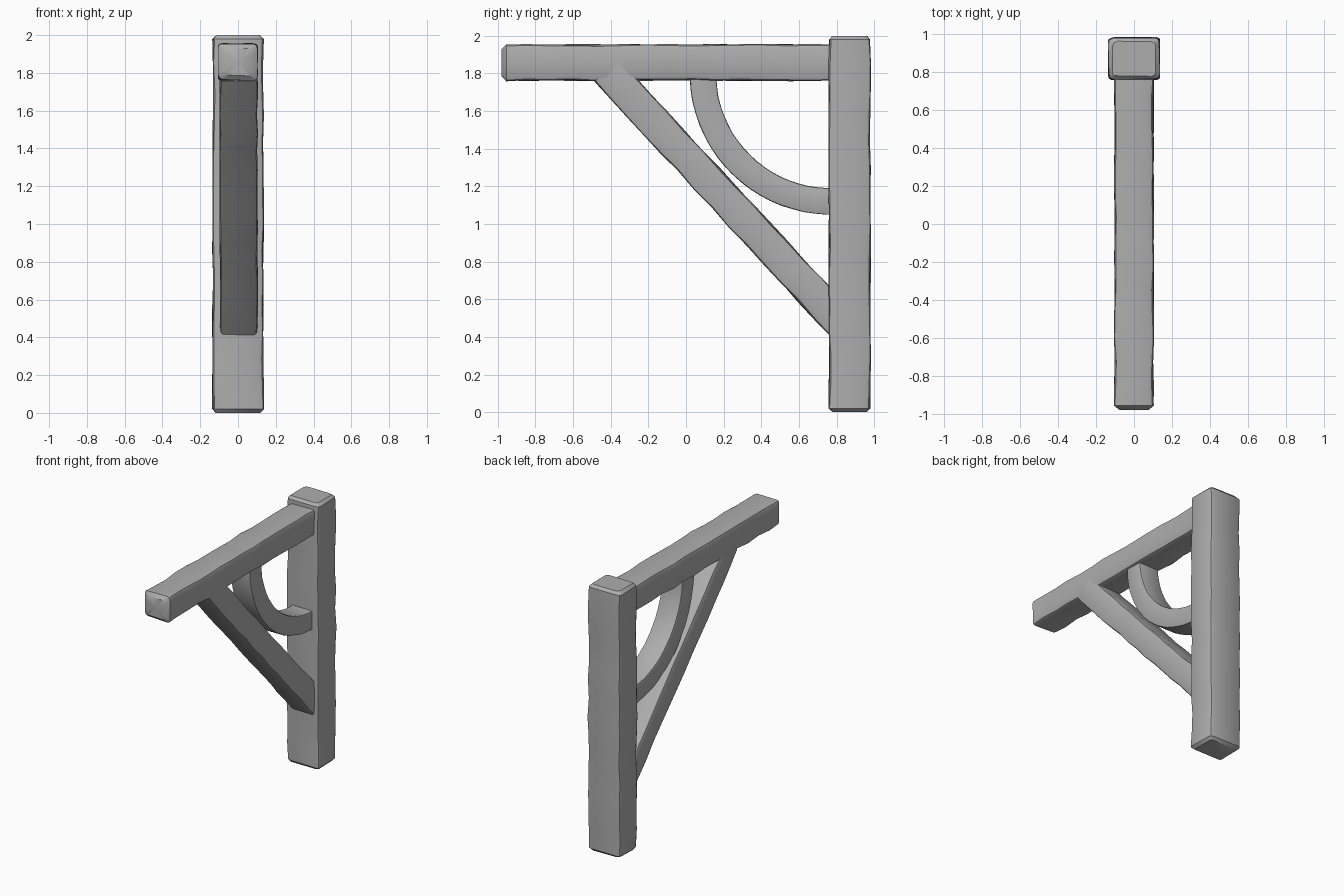
import bpy, bmesh, math, random
from mathutils import Vector

random.seed(4)
if "Cube" in bpy.data.objects:
    bpy.data.objects.remove(bpy.data.objects["Cube"], do_unlink=True)

grey = bpy.data.materials.new("weathered grey")
grey.use_nodes = True
grey.diffuse_color = (0.42, 0.42, 0.42, 1)
grey.node_tree.nodes["Principled BSDF"].inputs["Base Color"].default_value = (0.42, 0.42, 0.42, 1)


def line(a, b, n):
    """Evenly spaced path points from a to b, given as (y, z)."""
    a, b = Vector(a), Vector(b)
    return [a.lerp(b, i / n) for i in range(n + 1)]


def section(hw, ht, wear, rough):
    """Rectangle with unevenly worn corners, as (across x, across the path)."""
    pts = []
    for sx, st in ((1, 1), (-1, 1), (-1, -1), (1, -1)):
        c = random.uniform(0.4, 1) * wear
        w = hw - random.uniform(0, rough)
        t = ht - random.uniform(0, rough)
        pair = [(sx * w, st * (t - c)),
                (sx * (w - 0.3 * c), st * (t - 0.3 * c)),
                (sx * (w - c), st * t)]
        pts += pair if sx * st > 0 else pair[::-1]
    return pts


def timber(name, path, hw, ht, wear=0.025, rough=0.007, cx=0.0, end=0.02):
    """Sweep a worn section along a path in the side plane, with rounded ends."""
    first = (path[1] - path[0]).normalized()
    last = (path[-1] - path[-2]).normalized()
    # each stop: centre, size reduction
    stops = [(path[0], end), (path[0] + first * end, 0)]
    stops += [(p, 0) for p in path[1:-1]]
    stops += [(path[-1] - last * end, 0), (path[-1], end)]
    bm = bmesh.new()
    rings = []
    for i, (p, cut) in enumerate(stops):
        a = stops[max(i - 1, 0)][0]
        b = stops[min(i + 1, len(stops) - 1)][0]
        d = (b - a).normalized()
        side = Vector((-d.y, d.x))
        ring = []
        for x, t in section(hw - cut, ht - cut, wear, rough):
            q = p + side * t
            ring.append(bm.verts.new((cx + x, q.x, q.y)))
        rings.append(ring)
    for r0, r1 in zip(rings, rings[1:]):
        for k in range(len(r0)):
            j = (k + 1) % len(r0)
            bm.faces.new((r0[k], r0[j], r1[j], r1[k]))
    # slightly uneven end grain
    for ring, p in ((rings[0], path[0]), (rings[-1], path[-1])):
        hub = bm.verts.new((cx, p.x, p.y))
        for k in range(len(ring)):
            bm.faces.new((ring[k], ring[(k + 1) % len(ring)], hub))
    bmesh.ops.recalc_face_normals(bm, faces=bm.faces)
    mesh = bpy.data.meshes.new(name)
    bm.to_mesh(mesh)
    bm.free()
    mesh.materials.append(grey)
    ob = bpy.data.objects.new(name, mesh)
    bpy.context.collection.objects.link(ob)
    bpy.ops.object.select_all(action='DESELECT')
    ob.select_set(True)
    bpy.context.view_layer.objects.active = ob
    bpy.ops.object.shade_smooth_by_angle(angle=math.radians(35))
    return ob


# upright post and the beam reaching forward from it
timber("post", line((0.87, 0), (0.87, 2), 14), 0.138, 0.113, wear=0.03)
timber("beam", line((0.80, 1.858), (-0.98, 1.858), 14), 0.106, 0.1, wear=0.03, end=0.025)

# straight diagonal brace
timber("diagonal_brace", line((0.84, 0.453), (-0.435, 1.83), 14), 0.103, 0.091, cx=0.004)

# curved brace in the corner
arc = [Vector((0.77 + 0.68 * math.cos(a), 1.80 + 0.68 * math.sin(a)))
       for a in (math.radians(178 + 95 * i / 20) for i in range(21))]
timber("curved_brace", arc, 0.085, 0.071, wear=0.012, rough=0.002, end=0.01)
